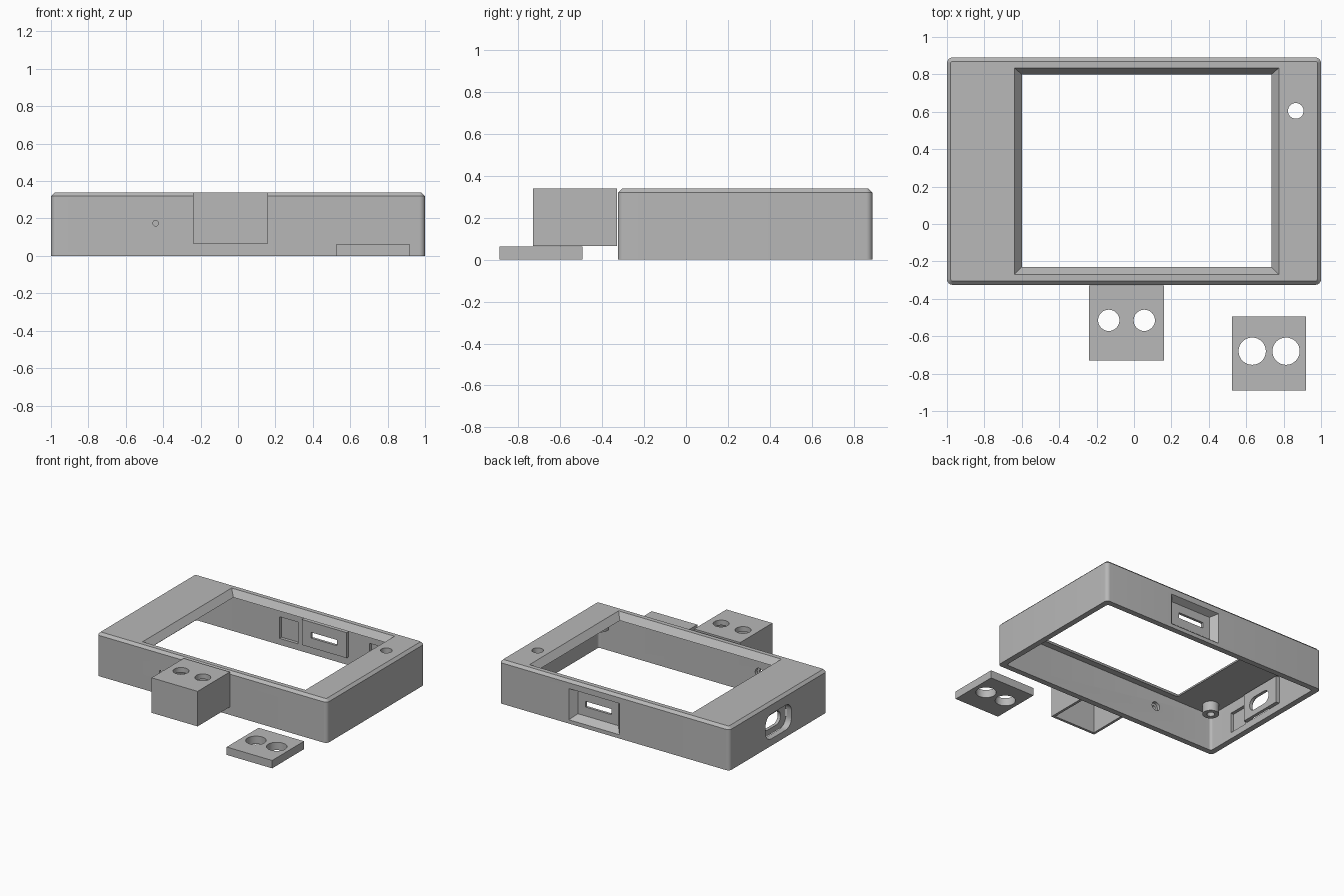
import bpy, bmesh, math

cube = bpy.data.objects.get("Cube")
if cube:
    bpy.data.objects.remove(cube, do_unlink=True)

grey = bpy.data.materials.new("plain_grey")
grey.use_nodes = True
color = (0.48, 0.48, 0.48, 1)
grey.diffuse_color = color
grey.node_tree.nodes["Principled BSDF"].inputs["Base Color"].default_value = color

AXES = {"x": lambda a, b, d: (d, a, b),
        "y": lambda a, b, d: (a, d, b),
        "z": lambda a, b, d: (a, b, d)}


def rounded_rect(a0, a1, b0, b1, r):
    """Outline of a rectangle with rounded corners."""
    corners = [(a1 - r, b1 - r), (a0 + r, b1 - r), (a0 + r, b0 + r), (a1 - r, b0 + r)]
    steps = 8 if r else 0
    points = []
    for i, (a, b) in enumerate(corners):
        for s in range(steps + 1):
            t = math.pi / 2 * (i + s / max(steps, 1))
            points.append((a + r * math.cos(t), b + r * math.sin(t)))
    return points


def loft(name, axis, *sections):
    """Solid through (depth, outline) sections along an axis."""
    bm = bmesh.new()
    rings = [[bm.verts.new(AXES[axis](a, b, d)) for a, b in outline]
             for d, outline in sections]
    n = len(rings[0])
    for low, high in zip(rings, rings[1:]):
        for i in range(n):
            j = (i + 1) % n
            bm.faces.new((low[i], low[j], high[j], high[i]))
    bm.faces.new(rings[0])
    bm.faces.new(rings[-1])
    bmesh.ops.recalc_face_normals(bm, faces=bm.faces)
    mesh = bpy.data.meshes.new(name)
    bm.to_mesh(mesh)
    bm.free()
    mesh.materials.append(grey)
    obj = bpy.data.objects.new(name, mesh)
    bpy.context.collection.objects.link(obj)
    return obj


def prism(name, axis, d0, d1, a0, a1, b0, b1, r=0):
    outline = rounded_rect(a0, a1, b0, b1, r)
    return loft(name, axis, (d0, outline), (d1, outline))


def cylinder(name, axis, d0, d1, a, b, r):
    outline = [(a + r * math.cos(t * math.pi / 16), b + r * math.sin(t * math.pi / 16))
               for t in range(32)]
    return loft(name, axis, (d0, outline), (d1, outline))


def combine(target, other, operation="DIFFERENCE"):
    """Apply one boolean and remove the helper."""
    mod = target.modifiers.new("boolean", "BOOLEAN")
    mod.object, mod.operation, mod.solver = other, operation, "EXACT"
    graph = bpy.context.evaluated_depsgraph_get()
    result = bpy.data.meshes.new_from_object(target.evaluated_get(graph))
    target.modifiers.clear()
    target.data = result
    bpy.data.objects.remove(other, do_unlink=True)


def cut(target, other):
    combine(target, other)


def add(target, other):
    combine(target, other, "UNION")


# Shell: chamfered top, rounded corners, open underside
X, FRONT, BACK, TOP = 1.0, -0.325, 0.89, 0.34
CEIL, WALL = 0.29, 0.045
side = rounded_rect(-X, X, FRONT, BACK, 0.03)
crown = rounded_rect(-X + 0.02, X - 0.02, FRONT + 0.02, BACK - 0.02, 0.01)
case = loft("display_case", "z", (0, side), (TOP - 0.02, side), (TOP, crown))
cut(case, prism("cavity", "z", -0.1, CEIL, -X + WALL, X - WALL,
                FRONT + WALL, BACK - WALL, 0.02))

# Bosses behind the connector openings
add(case, prism("back_boss", "y", 0.82, 0.86, -0.02, 0.37, 0.065, 0.265))
add(case, prism("side_boss", "x", -0.97, -0.925, 0.12, 0.48, 0.055, 0.27))

# Corner screw posts with blind holes
for x in (-0.86, 0.86):
    for y in (-0.17, 0.735):
        add(case, cylinder("post", "z", 0.215, 0.31, x, y, 0.06))
        cut(case, cylinder("post_hole", "z", 0.1, 0.29, x, y, 0.028))

# Bevelled display window
cut(case, loft("window", "z",
               (CEIL - 0.02, rounded_rect(-0.6, 0.735, -0.23, 0.8, 0)),
               (CEIL, rounded_rect(-0.6, 0.735, -0.23, 0.8, 0)),
               (TOP, rounded_rect(-0.64, 0.775, -0.27, 0.835, 0)),
               (TOP + 0.1, rounded_rect(-0.64, 0.775, -0.27, 0.835, 0))))

# Button hole in the top
cut(case, cylinder("button_hole", "z", 0.2, 0.4, 0.865, 0.605, 0.042))

# Back connector: tapered recess and slot
mouth = rounded_rect(-0.045, 0.395, 0.03, 0.275, 0)
cut(case, loft("back_recess", "y", (0.84, rounded_rect(0, 0.35, 0.07, 0.25, 0)),
               (BACK, mouth), (BACK + 0.05, mouth)))
cut(case, prism("back_slot", "y", 0.7, 0.95, 0.06, 0.285, 0.14, 0.185))

# Side connector: rounded recess and pill slot
cut(case, prism("side_recess", "x", -1.1, -0.95, 0.12, 0.44, 0.055, 0.25, 0.07))
cut(case, prism("side_slot", "x", -1.1, -0.8, 0.185, 0.395, 0.1, 0.205, 0.05))

# Square pockets on the inner walls
for x in (-0.23, 0.55):
    cut(case, prism("back_pocket", "y", 0.8, 0.87, x, x + 0.16, 0.05, 0.22))
cut(case, prism("side_pocket", "x", -0.98, -0.9, -0.06, 0.1, 0.05, 0.21))

# Small front hole with inner counterbore
cut(case, cylinder("front_hole", "y", -0.4, -0.2, -0.44, 0.175, 0.015))
cut(case, cylinder("front_counterbore", "y", -0.305, -0.2, -0.44, 0.175, 0.035))

# Sensor box, open below, with two round holes
box = prism("sensor_box", "z", 0.065, TOP, -0.24, 0.16, -0.73, -0.33)
cut(box, prism("box_cavity", "z", 0, 0.3, -0.22, 0.14, -0.71, -0.35))
for x in (-0.135, 0.055):
    cut(box, cylinder("box_hole", "z", 0.2, 0.5, x, -0.515, 0.057))

# Separate cover plate with two round holes
plate = prism("cover_plate", "z", 0, 0.062, 0.525, 0.92, -0.89, -0.495)
for x in (0.632, 0.813):
    cut(plate, cylinder("plate_hole", "z", -0.1, 0.2, x, -0.68, 0.073))

# Smooth the round parts, keep hard edges
bpy.ops.object.select_all(action="DESELECT")
for obj in (case, box, plate):
    obj.select_set(True)
bpy.context.view_layer.objects.active = case
bpy.ops.object.shade_smooth_by_angle(angle=math.radians(30))
